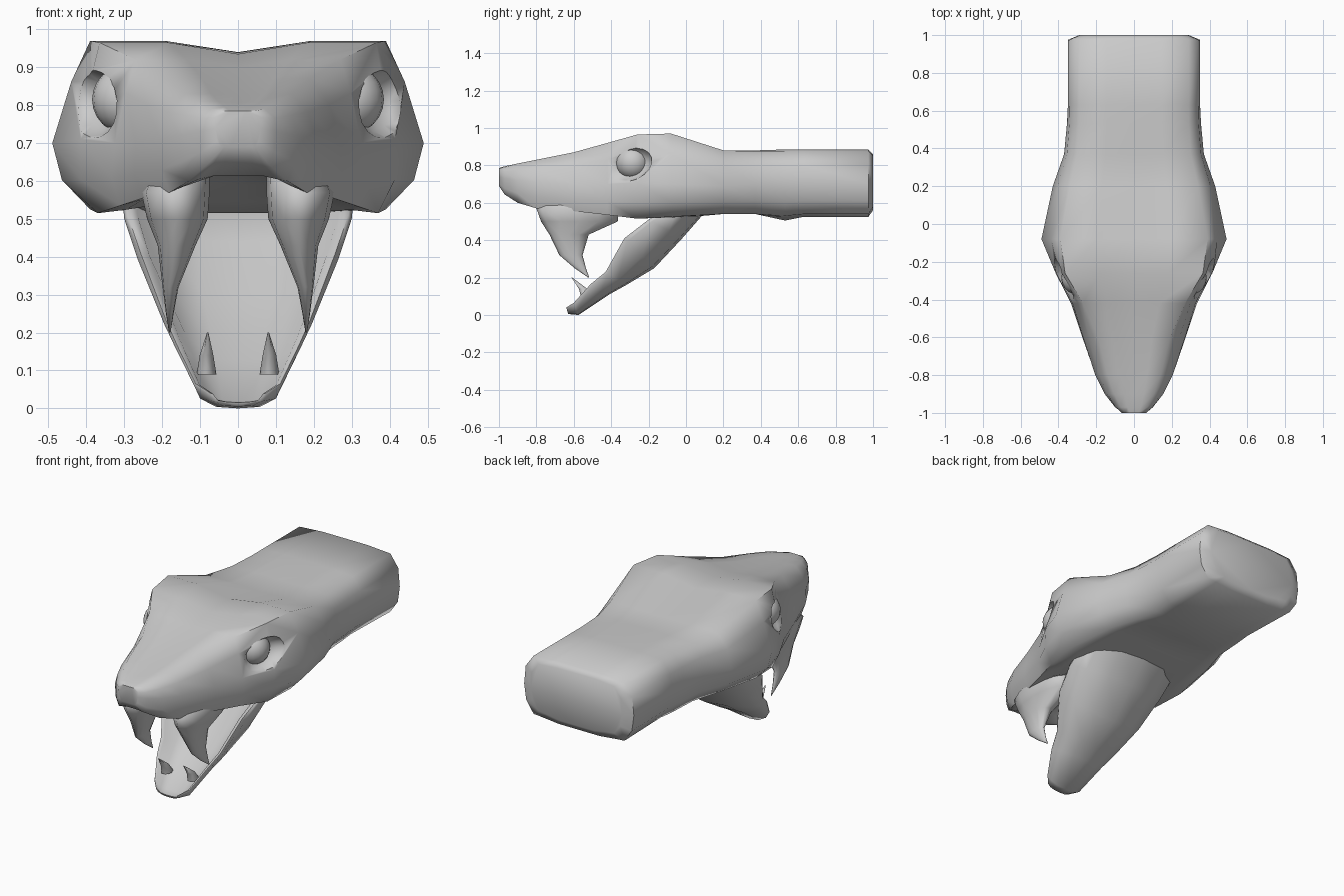
import bpy, bmesh, math
from mathutils import Vector

if "Cube" in bpy.data.objects:
    bpy.data.objects.remove(bpy.data.objects["Cube"])


def finish(ob, angle=75):
    bpy.ops.object.select_all(action='DESELECT')
    ob.select_set(True)
    bpy.context.view_layer.objects.active = ob
    bpy.ops.object.shade_smooth_by_angle(angle=math.radians(angle))


def loft(name, rings):
    """Skin a row of closed rings and cap both ends."""
    bm = bmesh.new()
    rows = [[bm.verts.new(p) for p in r] for r in rings]
    n = len(rows[0])
    for a, b in zip(rows, rows[1:]):
        for i in range(n):
            j = (i + 1) % n
            bm.faces.new((a[i], a[j], b[j], b[i]))
    bm.faces.new(rows[0][::-1])
    bm.faces.new(rows[-1])
    bmesh.ops.recalc_face_normals(bm, faces=bm.faces)
    me = bpy.data.meshes.new(name)
    bm.to_mesh(me)
    bm.free()
    ob = bpy.data.objects.new(name, me)
    bpy.context.collection.objects.link(ob)
    return ob


def mirror_ring(half):
    """Half ring running from centre to centre on the +x side -> full ring."""
    return half + [Vector((-p.x, p.y, p.z)) for p in half[-2:0:-1]]


# Head and neck: y, top z, brow x z, widest x z, lip x z, palate z
HEAD = [
    (-1.00, .785, .045, .785, .06, .74, .045, .69, .69),
    (-.97, .795, .07, .79, .10, .73, .08, .645, .65),
    (-.90, .805, .105, .81, .155, .72, .13, .60, .615),
    (-.80, .825, .14, .83, .205, .71, .18, .57, .62),
    (-.60, .86, .19, .87, .27, .70, .25, .555, .62),
    (-.42, .90, .27, .92, .325, .70, .31, .535, .59),
    (-.26, .935, .365, .965, .415, .71, .37, .515, .545),
    (-.08, .94, .39, .97, .49, .70, .39, .525, .515),
    (.20, .875, .34, .88, .43, .69, .35, .54, .54),
    (.37, .88, .30, .875, .37, .70, .30, .54, .54),
    (.53, .885, .29, .875, .355, .70, .28, .53, .505),
    (.63, .885, .29, .875, .35, .70, .28, .54, .525),
    (.975, .885, .29, .875, .35, .70, .29, .54, .525),
    (1.0, .86, .24, .85, .29, .70, .24, .58, .56)]


def head_ring(y, zt, bx, bz, wx, wz, lx, lz, zp):
    bulge = .02 if y > .1 else .012 if y < -.5 else 0
    pts = [(0, zt), (bx * .5, max(zt, bz)), (bx, bz),
           ((bx + wx) / 2 + bulge, bz * .6 + wz * .4), (wx, wz),
           ((wx + lx) / 2 + wx * .05, (wz + lz) / 2 - .01), (lx, lz),
           (lx * .8, lz * .7 + zp * .3), (lx * .45, zp), (0, zp)]
    return mirror_ring([Vector((x, y, z)) for x, z in pts])


head = loft("head_and_neck", [head_ring(*s) for s in HEAD])

# Eye sockets cut into the cheeks, open to the front, then eyeballs
for s in (1, -1):
    bpy.ops.mesh.primitive_uv_sphere_add(segments=16, ring_count=10, radius=1,
                                         location=(s * .415, -.325, .805))
    cutter = bpy.context.object
    cutter.scale = (.105, .15, .095)
    cutter.rotation_euler = (math.radians(15), 0, s * math.radians(-10))
    mod = head.modifiers.new("socket", 'BOOLEAN')
    mod.object, mod.operation, mod.solver = cutter, 'DIFFERENCE', 'EXACT'
    bpy.context.view_layer.objects.active = head
    bpy.ops.object.modifier_apply(modifier="socket")
    bpy.data.objects.remove(cutter)

    bpy.ops.mesh.primitive_uv_sphere_add(segments=20, ring_count=12, radius=.09,
                                         location=(s * .295, -.285, .815))
    eye = bpy.context.object
    eye.name = "eye_left" if s > 0 else "eye_right"
    finish(eye)
finish(head, 66)

# Lower jaw trough: rim y z, rim half width, keel y z
JAW = [
    (-.64, .04, .075, -.63, .005),
    (-.60, .065, .115, -.575, .00),
    (-.51, .165, .165, -.41, .11),
    (-.43, .23, .195, -.32, .16),
    (-.33, .41, .265, -.17, .25),
    (-.20, .51, .30, -.02, .41),
    (-.05, .60, .31, .12, .57)]


def jaw_ring(ry, rz, rx, ky, kz):
    rim, keel = Vector((0, ry, rz)), Vector((0, ky, kz))
    pts = [(0, 0), (.5, .06), (.87, .4), (1, .9), (.97, 1), (.88, .95),
           (.7, .45), (.35, .33), (0, .30)]
    return mirror_ring([keel.lerp(rim, t) + Vector((rx * f, 0, 0)) for f, t in pts])


finish(loft("lower_jaw", [jaw_ring(*s) for s in JAW]))

# Fangs with fleshy sheaths: x, y, z, half width, half depth
FANG = [
    (.150, -.54, .64, .075, .15),
    (.165, -.58, .57, .090, .22),
    (.160, -.57, .50, .080, .205),
    (.162, -.625, .43, .050, .105),
    (.178, -.615, .32, .021, .062),
    (.180, -.565, .25, .010, .030),
    (.180, -.52, .20, .002, .003)]
# Small lower teeth, leaning forward
TOOTH = [
    (.083, -.525, .09, .026, .040),
    (.083, -.550, .14, .018, .026),
    (.080, -.610, .20, .002, .002)]


def spike(name, table, s, n=12):
    rings = [[(s * (x + w * math.cos(a)), y + d * math.sin(a), z)
              for a in (2 * math.pi * i / n for i in range(n))]
             for x, y, z, w, d in table]
    finish(loft(name, rings))


for s, side in ((1, "left"), (-1, "right")):
    spike("fang_" + side, FANG, s)
    spike("lower_tooth_" + side, TOOTH, s, 6)
